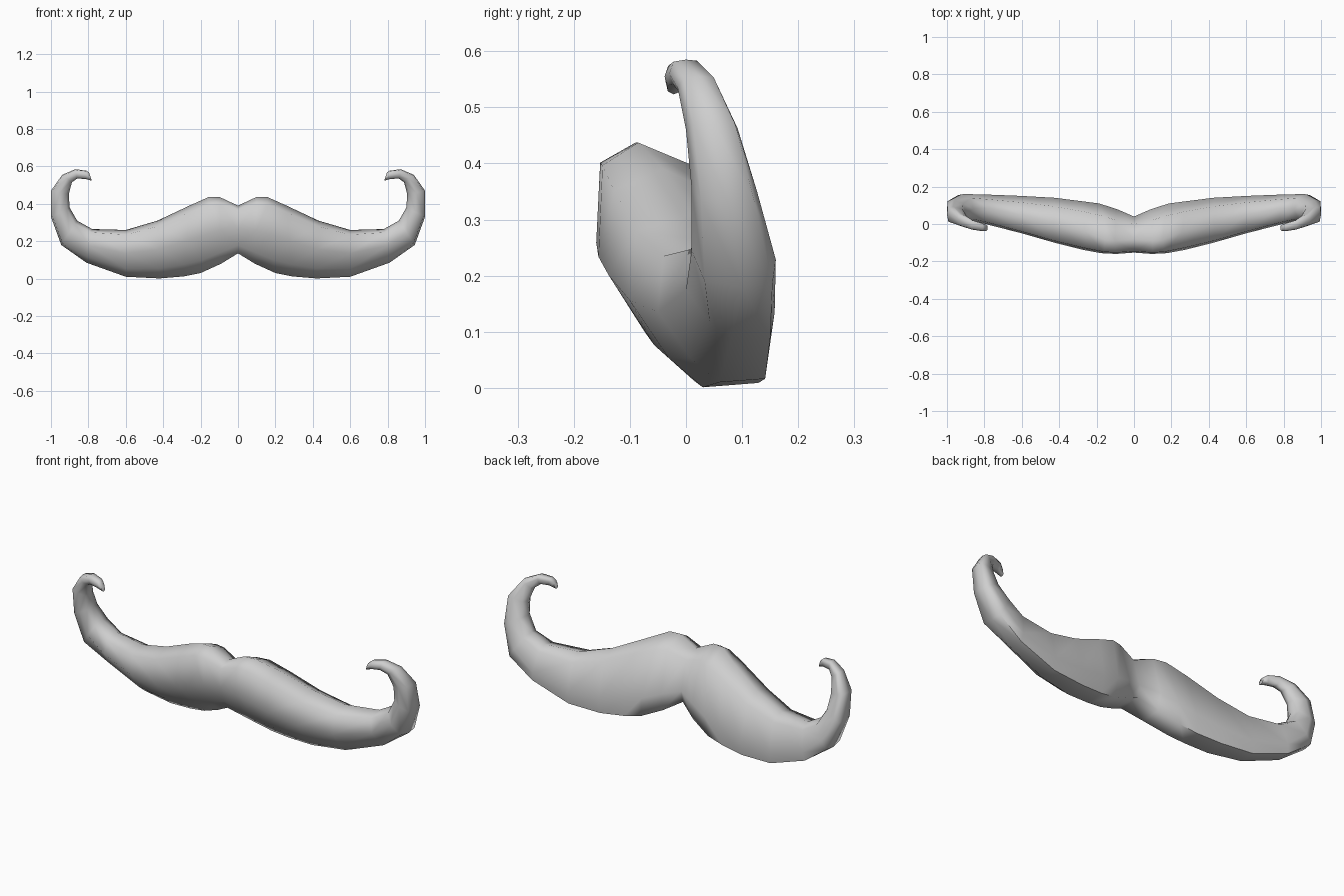
import bpy, bmesh, math

grey = bpy.data.materials.new("grey")
grey.diffuse_color = (0.62, 0.62, 0.62, 1)

# Cross-sections from the middle to the curled tip:
# upper edge x,z | lower edge x,z | y of front, back, upper edge, lower edge
SECTIONS = [
    (0.00, 0.39, 0.00, 0.135, -0.153, 0.04, -0.08, -0.09),
    (0.10, 0.437, 0.09, 0.08, -0.16, 0.08, -0.09, -0.04),
    (0.155, 0.437, 0.20, 0.03, -0.156, 0.11, -0.085, 0.00),
    (0.26, 0.39, 0.29, 0.012, -0.138, 0.122, -0.04, 0.015),
    (0.43, 0.31, 0.42, 0.001, -0.10, 0.14, 0.01, 0.03),
    (0.60, 0.26, 0.60, 0.010, -0.05, 0.15, 0.05, 0.06),
    (0.78, 0.265, 0.81, 0.085, 0.00, 0.158, 0.085, 0.08),
    (0.86, 0.31, 0.945, 0.18, 0.01, 0.16, 0.08, 0.10),
    (0.90, 0.38, 1.00, 0.33, 0.01, 0.127, 0.06, 0.075),
    (0.905, 0.45, 1.00, 0.47, 0.00, 0.092, 0.04, 0.05),
    (0.888, 0.515, 0.94, 0.555, -0.015, 0.052, 0.015, 0.025),
    (0.86, 0.535, 0.87, 0.585, -0.03, 0.022, -0.005, 0.00),
    (0.815, 0.533, 0.81, 0.577, -0.038, 0.004, -0.018, -0.015),
    (0.782, 0.523, 0.795, 0.565, -0.036, -0.005, -0.022, -0.02),
]
# Corner fullness (y, z): upper front, upper back, lower back, lower front,
# then the height of the rearmost corner
BODY = [(0.9, 0.8), (0.65, 0.74), (0.9, 0.95), (0.47, 0.66), -0.45]
CURL = [(0.74, 0.74), (0.74, 0.74), (0.9, 0.92), (0.74, 0.85), -0.25]


def ring(bm, section, corners):
    """Eight-sided loop: four extremes with a corner between each pair."""
    ux, uz, lx, lz, front, back, yu, yl = section
    uf, ub, lb, lf, rear = corners
    profile = [
        (front, 0),
        (yu + (front - yu) * uf[0], uf[1]),
        (yu, 1),
        (yu + (back - yu) * ub[0], ub[1]),
        (back, rear),
        (yl + (back - yl) * lb[0], -lb[1]),
        (yl, -1),
        (yl + (front - yl) * lf[0], -lf[1]),
    ]
    verts = []
    for y, s in profile:
        t = (s + 1) / 2
        verts.append(bm.verts.new((lx + (ux - lx) * t, y, lz + (uz - lz) * t)))
    return verts


# Half of the moustache as a loft, closed at the tip
bm = bmesh.new()
rings = [ring(bm, s, BODY if i < 7 else CURL) for i, s in enumerate(SECTIONS)]
for a, b in zip(rings, rings[1:]):
    for i in range(8):
        j = (i + 1) % 8
        bm.faces.new((a[i], a[j], b[j], b[i]))
bm.faces.new(rings[-1])
bmesh.ops.recalc_face_normals(bm, faces=bm.faces)
mesh = bpy.data.meshes.new("moustache")
bm.to_mesh(mesh)
bm.free()
mesh.materials.append(grey)

moustache = bpy.data.objects.new("moustache", mesh)
bpy.context.collection.objects.link(moustache)
bpy.context.view_layer.objects.active = moustache
moustache.select_set(True)

# Other half
mirror = moustache.modifiers.new("mirror", "MIRROR")
mirror.use_clip = True
mirror.merge_threshold = 0.001
bpy.ops.object.modifier_apply(modifier=mirror.name)
bpy.ops.object.shade_smooth_by_angle(angle=math.radians(75))
